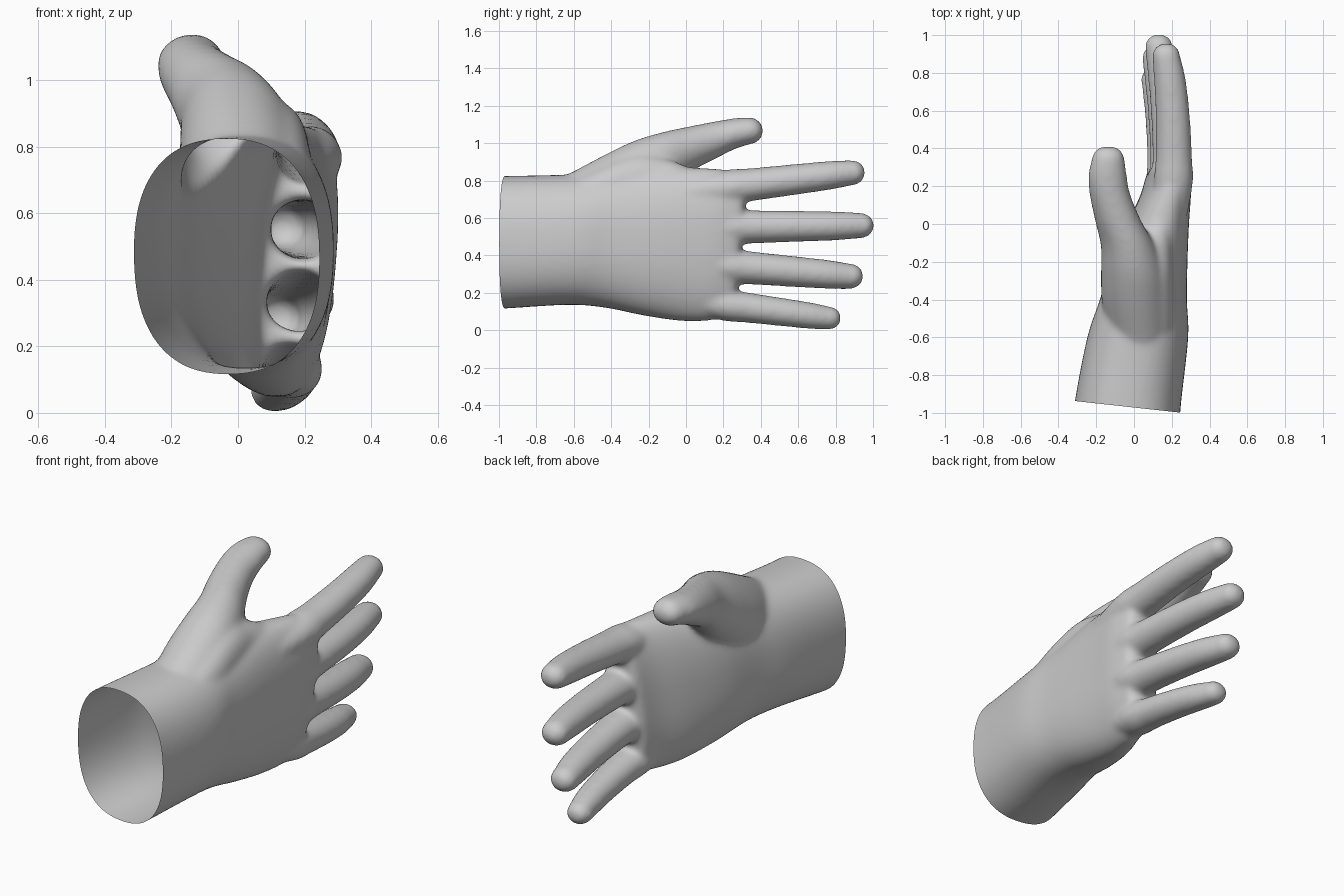
import bpy, bmesh, math
from mathutils import Vector

cube = bpy.data.objects.get("Cube")
if cube:
    bpy.data.objects.remove(cube, do_unlink=True)

skin = bpy.data.materials.new("pale grey skin")
skin.use_nodes = True
grey = (0.6, 0.6, 0.6, 1)
skin.diffuse_color = grey
skin.node_tree.nodes["Principled BSDF"].inputs["Base Color"].default_value = grey

SEGMENTS = 48
bm = bmesh.new()


def blend(a, b, c, d, t):
    """Smooth curve through b and c."""
    return 0.5 * (2 * b + (c - a) * t + (2 * a - 5 * b + 4 * c - d) * t * t
                  + (3 * b - a - 3 * c + d) * t ** 3)


def loft(sections, tip, power=2.0, skew=0.0):
    """Skin oval sections (x, y, z, x radius, z radius, lean) and round off the end."""
    pts = [Vector(s) for s in sections]
    path = []
    for i in range(len(pts) - 1):
        a, d = pts[max(i - 1, 0)], pts[min(i + 2, len(pts) - 1)]
        path += [blend(a, pts[i], pts[i + 1], d, k / 6) for k in range(6)]
    x, y, z, rx, rz, lean = pts[-1]
    for k in range(6):
        angle = k * math.pi / 11
        inset = tip * (1 - math.cos(angle))
        path.append((x, y + tip * math.sin(angle), z, rx - inset, rz - inset, lean))
    rings = []
    for x, y, z, rx, rz, lean in path:
        ring = []
        for k in range(SEGMENTS):
            c, s = math.cos(k * math.tau / SEGMENTS), math.sin(k * math.tau / SEGMENTS)
            up = rz * math.copysign(abs(s) ** (2 / power), s)
            across = rx * math.copysign(abs(c) ** (2 / power), c)
            ring.append(bm.verts.new((x + across + lean * up, y + skew * up, z + up)))
        rings.append(ring)
    for r, q in zip(rings, rings[1:]):
        for k in range(SEGMENTS):
            j = (k + 1) % SEGMENTS
            bm.faces.new((r[k], r[j], q[j], q[k]))
    bm.faces.new(rings[0][::-1])
    bm.faces.new(rings[-1])


# Wrist and palm
loft([(-0.045, -1.12, 0.47, 0.282, 0.355, 0),
      (-0.033, -0.95, 0.47, 0.282, 0.355, 0),
      (0.02, -0.6, 0.485, 0.267, 0.35, 0),
      (0.05, -0.4, 0.49, 0.23, 0.37, 0),
      (0.08, -0.2, 0.48, 0.203, 0.4, 0.02),
      (0.125, 0.0, 0.46, 0.163, 0.41, 0.06),
      (0.165, 0.15, 0.455, 0.13, 0.405, 0.08),
      (0.175, 0.245, 0.455, 0.11, 0.385, 0.08)], 0.05, 2.4, 0.09)

# Thumb with its fleshy base
loft([(0.05, -0.85, 0.54, 0.13, 0.19, 0),
      (0.035, -0.62, 0.625, 0.17, 0.215, 0),
      (0.015, -0.42, 0.715, 0.185, 0.23, 0),
      (0.0, -0.27, 0.795, 0.175, 0.22, 0),
      (-0.03, -0.12, 0.885, 0.145, 0.175, 0),
      (-0.085, 0.02, 0.965, 0.122, 0.125, 0),
      (-0.128, 0.16, 1.017, 0.108, 0.1, 0),
      (-0.14, 0.26, 1.05, 0.102, 0.083, 0),
      (-0.137, 0.34, 1.066, 0.088, 0.073, 0)], 0.073)

# Web between thumb and back of the hand
loft([(0.12, -0.8, 0.6, 0.08, 0.1, 0),
      (0.12, -0.5, 0.72, 0.1, 0.13, 0),
      (0.105, -0.28, 0.8, 0.105, 0.135, 0),
      (0.105, -0.12, 0.8, 0.1, 0.12, 0),
      (0.14, 0.04, 0.76, 0.085, 0.1, 0)], 0.08)

# Fingers: base height, tip height, tip end, tip x, knuckle x
fingers = [(0.76, 0.85, 0.96, 0.167, 0.207),
           (0.55, 0.56, 1.012, 0.125, 0.197),
           (0.345, 0.282, 0.95, 0.11, 0.185),
           (0.137, 0.057, 0.825, 0.1, 0.157)]
for number, (z0, z1, end, x1, x0) in enumerate(fingers):
    slim = 0.92 if number == 3 else 1.0
    length = end - 0.2
    sections = []
    for t, bend, r in ((-0.35, -0.02, 0.07), (0, 0, 0.1), (0.2, 0.012, 0.094),
                       (0.5, 0.018, 0.088), (0.75, 0.012, 0.082), (0.91, 0, 0.072)):
        x = x0 + (x1 - x0) * max(t, 0) + bend
        z = z0 + (z1 - z0) * t
        sections.append((x, 0.2 + length * t, z, r * slim * 1.03, r * slim * 0.94, 0))
    loft(sections, 0.067 * slim)

# Merge everything into one continuous skin
bmesh.ops.recalc_face_normals(bm, faces=bm.faces[:])
mesh = bpy.data.meshes.new("hand")
bm.to_mesh(mesh)
bm.free()
hand = bpy.data.objects.new("hand", mesh)
bpy.context.collection.objects.link(hand)
remesh = hand.modifiers.new("merge", 'REMESH')
remesh.mode = 'VOXEL'
remesh.voxel_size = 0.013
soften = hand.modifiers.new("soften", 'SMOOTH')
soften.factor = 0.5
soften.iterations = 18
graph = bpy.context.evaluated_depsgraph_get()
merged = bpy.data.meshes.new_from_object(hand.evaluated_get(graph))
hand.modifiers.clear()
hand.data = merged

# Open, slanted wrist cut
bm = bmesh.new()
bm.from_mesh(merged)
bmesh.ops.bisect_plane(bm, geom=bm.verts[:] + bm.edges[:] + bm.faces[:],
                       plane_co=(0.24, -0.998, 0.47), plane_no=(-0.11, -1, 0),
                       clear_outer=True)
bm.to_mesh(merged)
bm.free()
merged.materials.clear()
merged.materials.append(skin)
for face in merged.polygons:
    face.material_index = 0
    face.use_smooth = True
